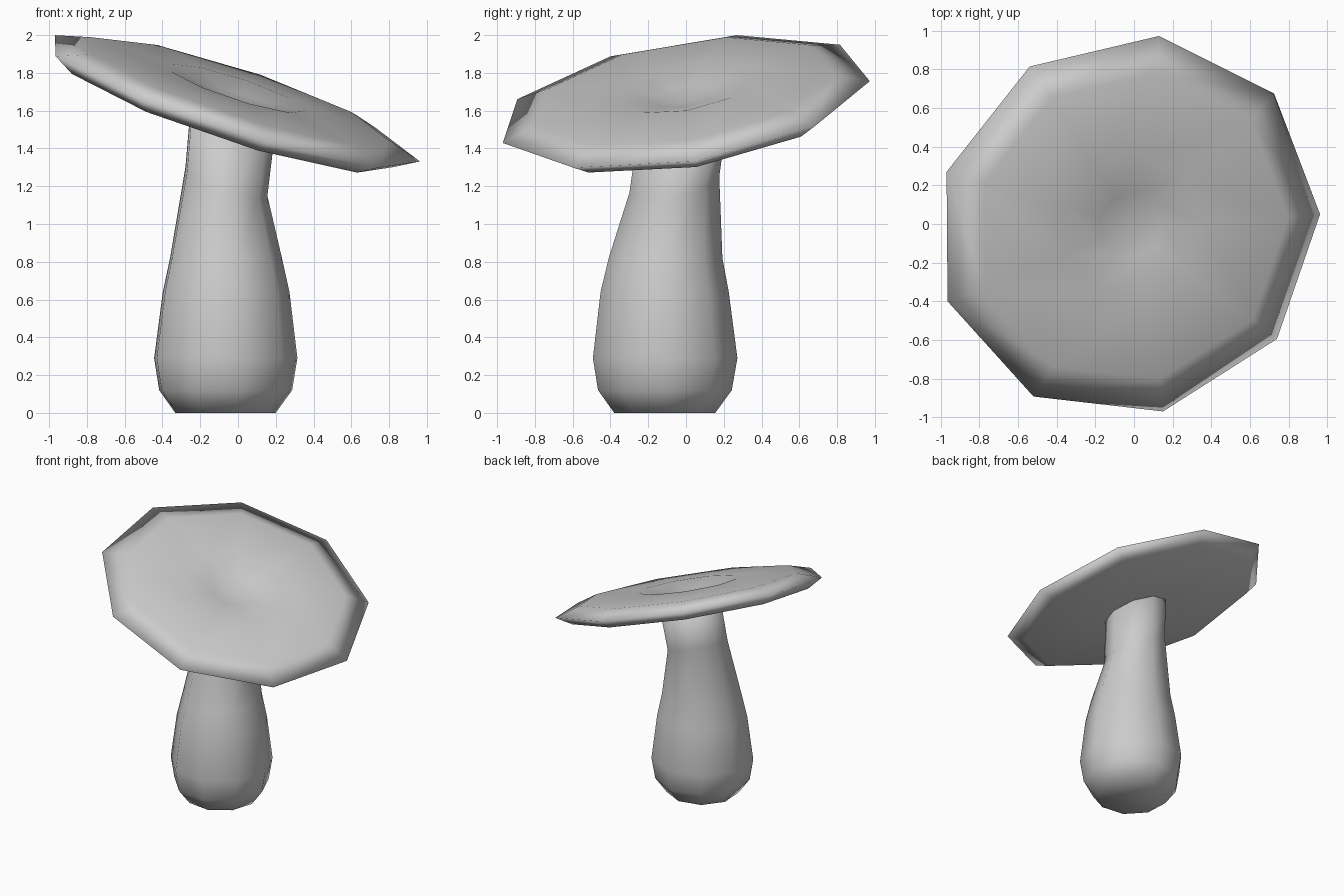
import bpy, bmesh
from math import cos, sin, radians
from mathutils import Vector

if "Cube" in bpy.data.objects:
    bpy.data.objects.remove(bpy.data.objects["Cube"])

N = 9
AXIS = Vector((0.327, -0.165, 1)).normalized()   # tilt of the cap


def loft(name, rings, start=None, end=None):
    """Skin a stack of rings; close the ends with a flat face or a centre point."""
    bm = bmesh.new()
    loops = [[bm.verts.new(p) for p in ring] for ring in rings]
    for a, b in zip(loops, loops[1:]):
        for i in range(N):
            j = (i + 1) % N
            bm.faces.new((a[i], a[j], b[j], b[i]))
    for loop, point in ((loops[0], start), (loops[-1], end)):
        if point is None:
            bm.faces.new(loop)
        else:
            c = bm.verts.new(point)
            for i in range(N):
                bm.faces.new((loop[i], loop[(i + 1) % N], c))
    bmesh.ops.recalc_face_normals(bm, faces=bm.faces)
    for f in bm.faces:
        f.smooth = True
    me = bpy.data.meshes.new(name)
    bm.to_mesh(me)
    bm.free()
    ob = bpy.data.objects.new(name, me)
    bpy.context.collection.objects.link(ob)
    return ob


def tilt(x, y, z):
    return Vector((x, y, z - 0.327 * x + 0.165 * y))


# Cap: irregular nine-sided rim, scaled in its plane and offset along its axis
rim = [(0.963, 0.05), (0.725, 0.675), (0.13, 0.973), (-0.54, 0.815), (-0.97, 0.27),
       (-0.965, -0.40), (-0.52, -0.893), (0.15, -0.97), (0.74, -0.595)]
rim = [tilt(x, y, 1.638) for x, y in rim]
centre = tilt(-0.03, -0.005, 1.638)
profile = [(0.27, -0.105), (0.885, -0.07), (1.0, 0.0), (0.815, 0.058),
           (0.37, 0.075), (0.17, 0.03)]
loft("mushroom_cap",
     [[centre + (p - centre) * s + AXIS * d for p in rim] for s, d in profile],
     start=centre - AXIS * 0.105, end=centre)

# Stem: bulbous base, leaning neck with rings tilted to meet the cap
levels = [(-0.072, -0.115, 0.0, 0.272, 0.272, 0), (-0.073, -0.115, 0.12, 0.36, 0.36, 0),
          (-0.073, -0.114, 0.29, 0.388, 0.389, 0), (-0.07, -0.116, 0.64, 0.343, 0.345, 0),
          (-0.07, -0.111, 0.82, 0.303, 0.306, 0), (-0.066, -0.064, 1.22, 0.222, 0.242, 1),
          (-0.03, -0.015, 1.57, 0.228, 0.24, 1)]
rings = []
for x, y, z, rx, ry, k in levels:
    ring = []
    for i in range(N):
        a = radians(3 + 40 * i)
        dx, dy = rx * cos(a), ry * sin(a)
        ring.append(Vector((x + dx, y + dy, z + k * (-0.327 * dx + 0.165 * dy))))
    rings.append(ring)
loft("mushroom_stem", rings)
